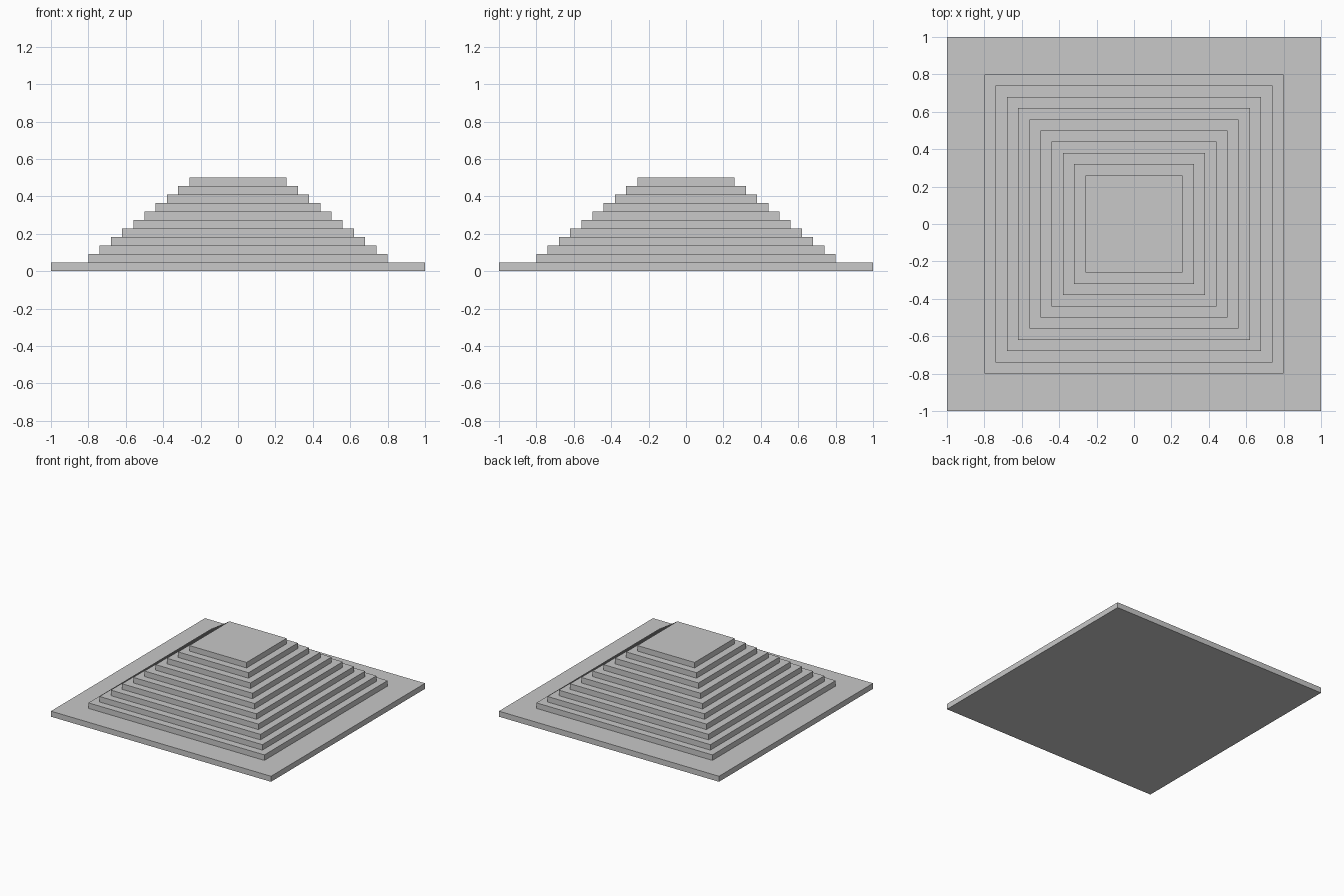
import bpy

cube = bpy.data.objects.get("Cube")
if cube:
    bpy.data.objects.remove(cube, do_unlink=True)

# Single stone colour
stone = bpy.data.materials.new("light_grey_stone")
stone.use_nodes = True
colour = (0.58, 0.58, 0.58, 1)
stone.diffuse_color = colour
stone.node_tree.nodes["Principled BSDF"].inputs["Base Color"].default_value = colour

TIERS = 10
STEP = 0.5 / (TIERS + 1)   # height of every slab


def slab(name, half_width, level):
    """Square slab resting on the one below it."""
    bpy.ops.mesh.primitive_cube_add(size=1, location=(0, 0, (level + 0.5) * STEP))
    obj = bpy.context.object
    obj.name = name
    obj.scale = (2 * half_width, 2 * half_width, STEP)
    bpy.ops.object.transform_apply(location=False, rotation=False, scale=True)
    obj.data.materials.append(stone)
    return obj


# Wide ground slab
slab("base_slab", 1.0, 0)

# Evenly shrinking tiers
for i in range(TIERS):
    slab(f"tier_{i + 1}", 0.8 - 0.06 * i, i + 1)
